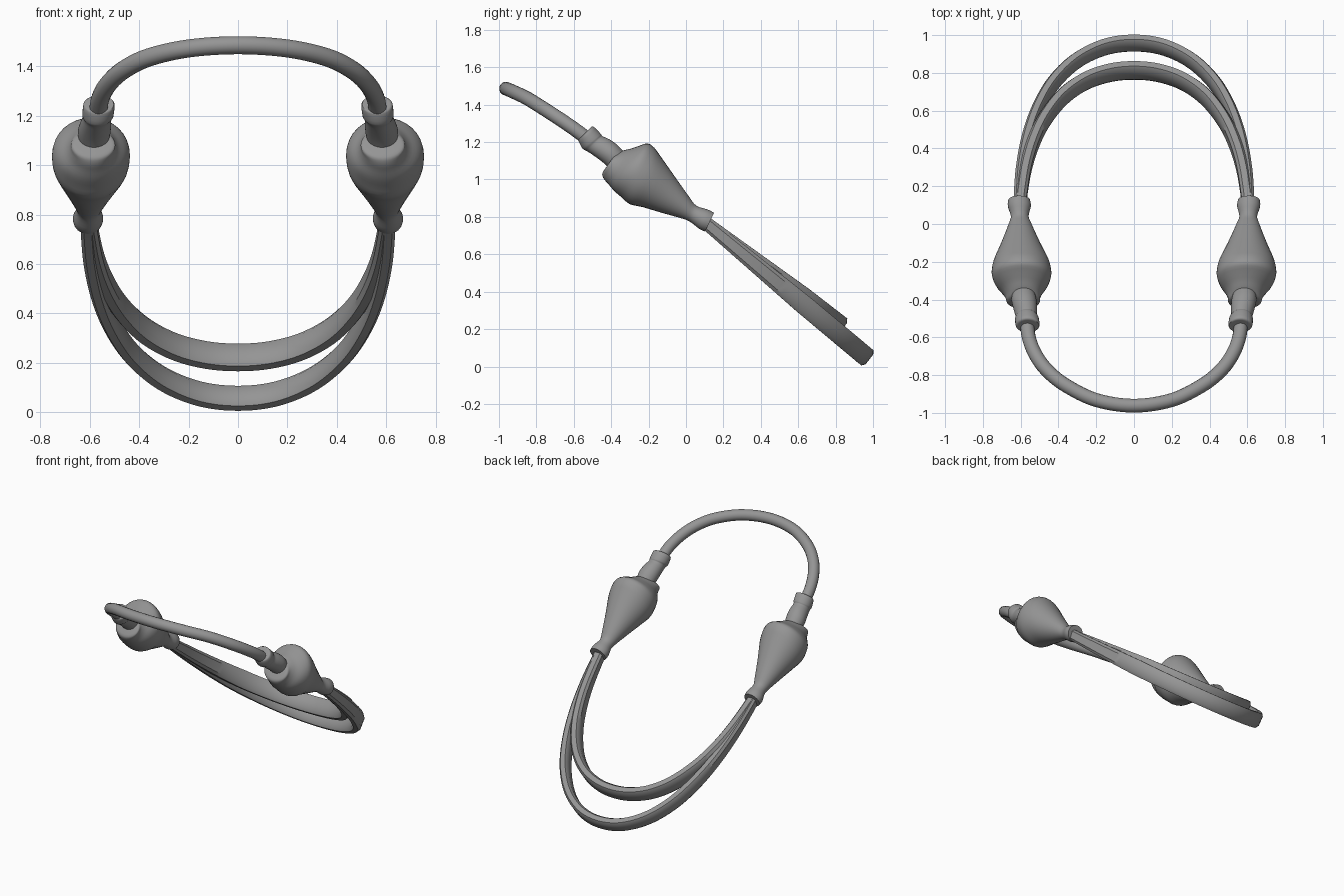
import bpy, bmesh, math
from mathutils import Vector

if "Cube" in bpy.data.objects:
    bpy.data.objects.remove(bpy.data.objects["Cube"])

grey = bpy.data.materials.new("plain grey")
grey.diffuse_color = (0.3, 0.3, 0.3, 1)
grey.use_nodes = True
grey.node_tree.nodes["Principled BSDF"].inputs["Base Color"].default_value = grey.diffuse_color


def spline(rows, steps):
    """Catmull-Rom through rows of numbers."""
    rows = [Vector(r) for r in rows]
    out = []
    for i in range(len(rows) - 1):
        p0, p1 = rows[max(i - 1, 0)], rows[i]
        p2, p3 = rows[i + 1], rows[min(i + 2, len(rows) - 1)]
        for k in range(steps):
            t = k / steps
            out.append(0.5 * (2 * p1 + (p2 - p0) * t + (2 * p0 - 5 * p1 + 4 * p2 - p3) * t * t
                              + (3 * p1 - p0 - 3 * p2 + p3) * t ** 3))
    out.append(rows[-1])
    return out


def loft(name, rings, angle, mirror=False):
    bm = bmesh.new()
    vs = [[bm.verts.new(p) for p in ring] for ring in rings]
    n = len(vs[0])
    for a, b in zip(vs, vs[1:]):
        for i in range(n):
            bm.faces.new((a[i], a[(i + 1) % n], b[(i + 1) % n], b[i]))
    bm.faces.new(vs[0])
    bm.faces.new(vs[-1])
    bmesh.ops.recalc_face_normals(bm, faces=bm.faces)
    me = bpy.data.meshes.new(name)
    bm.to_mesh(me)
    bm.free()
    me.materials.append(grey)
    ob = bpy.data.objects.new(name, me)
    bpy.context.collection.objects.link(ob)
    bpy.ops.object.select_all(action='DESELECT')
    ob.select_set(True)
    bpy.context.view_layer.objects.active = ob
    bpy.ops.object.shade_smooth_by_angle(angle=math.radians(angle))
    if mirror:
        ob.modifiers.new("other side", 'MIRROR')
    return ob


def turned(name, rows, steps=3, seg=32):
    """Rows: upper y, z, lower y, z, half width, centre x of each ring."""
    rings = []
    for yt, zt, yb, zb, w, cx in spline(rows, steps):
        c = Vector((cx, (yt + yb) / 2, (zt + zb) / 2))
        up = Vector((0, (yt - yb) / 2, (zt - zb) / 2))
        rings.append([c + up * math.cos(a) + Vector((w, 0, 0)) * math.sin(a)
                      for a in (2 * math.pi * i / seg for i in range(seg))])
    loft(name, rings, 50, True)


def sweep(name, half, section, normal, angle):
    """Sweep section(point) along a path mirrored at x = 0."""
    full = half + [(-r[0],) + tuple(r[1:]) for r in half[-2::-1]]
    path = spline(full, 6)
    pos = [Vector(p[:3]) for p in path]
    rings = []
    for i, p in enumerate(pos):
        t = (pos[min(i + 1, len(pos) - 1)] - pos[max(i - 1, 0)]).normalized()
        side = t.cross(normal).normalized()
        nn = side.cross(t)
        rings.append([p + side * a + nn * b for a, b in section(path[i])])
    loft(name, rings, angle)


# Bulbs with the rear collar
turned("bulb", [
    (.150, .822, .102, .722, .058, .608), (.115, .840, .072, .735, .061, .607),
    (.055, .860, .030, .768, .047, .605), (.015, .910, -.010, .788, .060, .603),
    (-.07, 1.03, -.13, .822, .103, .600), (-.14, 1.13, -.23, .852, .143, .597),
    (-.17, 1.17, -.30, .868, .156, .596), (-.205, 1.193, -.345, .905, .156, .595),
    (-.25, 1.18, -.385, .94, .138, .593), (-.295, 1.165, -.415, .975, .108, .590),
    (-.335, 1.155, -.437, 1.0, .092, .588), (-.37, 1.14, -.448, 1.025, .088, .586),
    (-.385, 1.125, -.442, 1.045, .070, .585)])

# Tapered front plugs with a rim
turned("plug", [
    (-.335, 1.15, -.40, 1.05, .060, .585), (-.370, 1.187, -.440, 1.088, .066, .582),
    (-.41, 1.215, -.485, 1.122, .062, .576), (-.448, 1.232, -.53, 1.152, .056, .570),
    (-.455, 1.243, -.553, 1.165, .063, .567), (-.495, 1.283, -.574, 1.205, .063, .563),
    (-.512, 1.275, -.572, 1.215, .050, .561)])

# Front round tube
circle = [(math.cos(2 * math.pi * i / 16), math.sin(2 * math.pi * i / 16)) for i in range(16)]
sweep("front_tube", [
    (.567, -.51, 1.205), (.557, -.60, 1.272), (.522, -.69, 1.333), (.46, -.775, 1.388),
    (.36, -.855, 1.437), (.20, -.932, 1.473), (0, -.962, 1.486)],
    lambda p: [(a * .037, b * .037) for a, b in circle], Vector((0, .55, .83)), 60)


# Rear straps: chamfered bands that thicken toward the middle
def strap(w, thick0, thick1):
    def section(p):
        f = min(max((p[1] - .13) / .5, 0), 1)
        h = thick0 + (thick1 - thick0) * f
        return [(w, -h * .62), (w, h * .62), (w * .55, h), (-w * .55, h),
                (-w, h * .62), (-w, -h * .62), (-w * .55, -h), (w * .55, -h)]
    return section


def strap_path(points, slope):
    return [(x, y, .765 - slope * (y - .11)) for x, y in points]


plane_normal = Vector((0, .62, .78))
sweep("outer_strap", strap_path([
    (.609, .11), (.597, .28), (.565, .45), (.512, .60), (.43, .742), (.31, .86),
    (.16, .935), (0, .958)], .836), strap(.029, .036, .052), plane_normal, 35)
sweep("inner_strap", strap_path([
    (.603, .11), (.577, .28), (.537, .42), (.475, .55), (.38, .67), (.26, .755),
    (.13, .80), (0, .813)], .773), strap(.031, .036, .058), plane_normal, 35)
